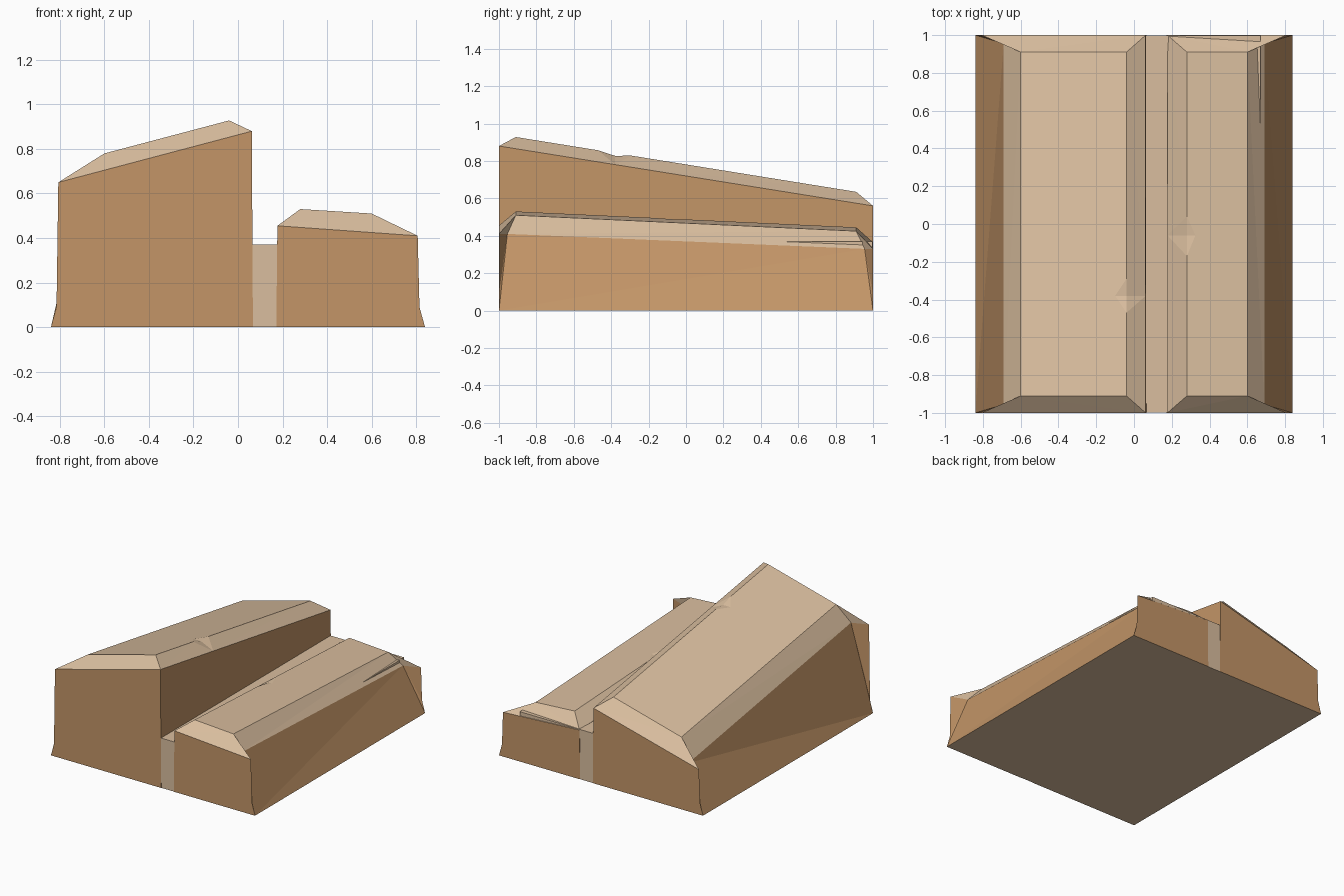
import bpy, bmesh

if "Cube" in bpy.data.objects:
    bpy.data.objects.remove(bpy.data.objects["Cube"])


def material(name, rgb):
    m = bpy.data.materials.new(name)
    m.diffuse_color = (*rgb, 1)
    m.use_nodes = True
    m.node_tree.nodes["Principled BSDF"].inputs["Base Color"].default_value = m.diffuse_color
    return m


BROWN = material("brown sides", (0.546, 0.301, 0.136))
TAN = material("light tan tops", (0.70, 0.515, 0.345))


def finish(name, bm):
    bmesh.ops.recalc_face_normals(bm, faces=bm.faces)
    bmesh.ops.triangulate(bm, faces=[f for f in bm.faces if len(f.verts) > 3])
    me = bpy.data.meshes.new(name)
    bm.to_mesh(me)
    bm.free()
    me.materials.append(BROWN)
    me.materials.append(TAN)
    ob = bpy.data.objects.new(name, me)
    bpy.context.collection.objects.link(ob)


def sloped_block(name, s, wall, ridge, wall_z, outer_z, ridge_z, crest_z, notch):
    """Chamfered sloping block. s = side of the outer face (-1 or 1);
    each *_z is a (front, back) height pair; notch = (y0, y_tip, y1, x_tip, drop)."""
    bm = bmesh.new()

    def at(pair, y, span=1.0):
        t = (y + span) / (2 * span)
        return pair[0] + (pair[1] - pair[0]) * t

    def ends(x, y, z):
        return [bm.verts.new((x, e * y, at(z, e * y, y))) for e in (-1, 1)]

    def face(mat, *vs):
        bm.faces.new(vs).material_index = mat

    # front/back vertex pairs, from the ground up
    base_w = ends(wall - 0.005 * s, 1, (0, 0))
    base_o = ends(s * 0.84, 1, (0, 0))
    flare = ends(s * 0.815, 1, (0.09, 0.09))
    top_w = ends(wall, 1, wall_z)
    corner = ends(s * 0.807, 1, outer_z)
    waist = ends(s * 0.69, 0.955, outer_z)
    rdg = ends(ridge, 0.91, ridge_z)
    crest = ends(s * 0.60, 0.91, crest_z)

    # chipped notch in the ridge
    y0, yt, y1, xt, drop = notch
    n0 = bm.verts.new((ridge, y0, at(ridge_z, y0, 0.91)))
    n1 = bm.verts.new((ridge, y1, at(ridge_z, y1, 0.91)))
    k = (xt - ridge) / (s * 0.60 - ridge)
    zr, zc = at(ridge_z, yt, 0.91), at(crest_z, yt, 0.91)
    tip = bm.verts.new((xt, yt, zr + (zc - zr) * k))
    mid = bm.verts.new((ridge, yt, zr - drop))
    low = bm.verts.new((wall, yt, at(wall_z, yt)))

    # top, ridge chamfer and notch facets
    face(1, rdg[0], n0, tip, n1, rdg[1], crest[1], crest[0])
    face(1, top_w[0], low, n0, rdg[0])
    face(1, low, top_w[1], rdg[1], n1)
    for n in (n0, n1):
        face(1, n, tip, mid)
        face(1, n, mid, low)
    # walls, outer chamfer and underside
    face(0, base_w[0], base_w[1], top_w[1], low, top_w[0])
    face(1, crest[0], crest[1], waist[1], waist[0])
    face(0, waist[0], waist[1], base_o[1], base_o[0])
    face(1, base_w[0], base_w[1], base_o[1], base_o[0])
    # ends: upright face, chamfer and flared corner
    for i in (0, 1):
        face(0, base_w[i], base_o[i], flare[i], corner[i], top_w[i])
        face(1, top_w[i], corner[i], crest[i], rdg[i])
        face(1, crest[i], corner[i], waist[i])
        face(0, waist[i], corner[i], flare[i])
        face(0, waist[i], flare[i], base_o[i])
    finish(name, bm)


sloped_block("tall_block", -1, 0.062, -0.04, (0.88, 0.56), (0.65, 0.335),
             (0.928, 0.635), (0.78, 0.487), (-0.47, -0.38, -0.29, -0.10, 0.015))
sloped_block("low_block", 1, 0.177, 0.28, (0.455, 0.365), (0.41, 0.33),
             (0.53, 0.445), (0.51, 0.425), (-0.17, -0.06, 0.04, 0.325, 0.012))

# flat core that shows as the channel floor between the blocks
bm = bmesh.new()
bmesh.ops.create_cube(bm, size=1)
for v in bm.verts:
    v.co.x *= 1.34
    v.co.y *= 1.996
    v.co.z = 0.37 * (v.co.z + 0.5)
for f in bm.faces:
    f.material_index = 1
finish("core_slab", bm)

# ground-level sill closing the channel underneath
